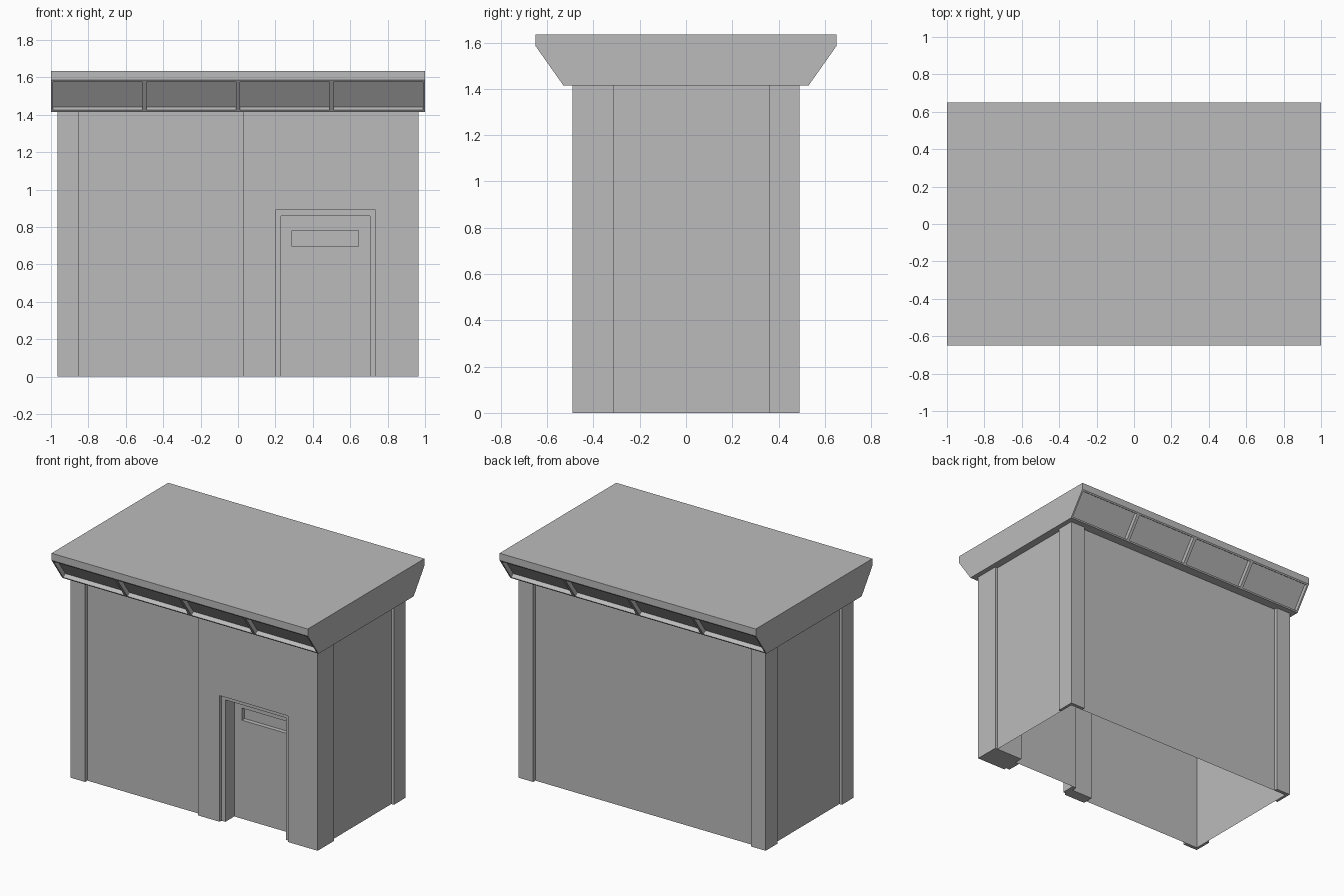
import bpy
import bmesh

cube = bpy.data.objects.get("Cube")
if cube:
    bpy.data.objects.remove(cube, do_unlink=True)

GREY = (0.5, 0.5, 0.5, 1.0)
mat = bpy.data.materials.new("plain_grey")
mat.use_nodes = True
mat.diffuse_color = GREY
mat.node_tree.nodes["Principled BSDF"].inputs["Base Color"].default_value = GREY

EAVE = 1.415              # top of the walls
OUT_X, OUT_Y = 0.965, 0.49   # pillar faces
IN_X, IN_Y = 0.945, 0.465    # wall faces


def finish(name, bm):
    mesh = bpy.data.meshes.new(name)
    bm.to_mesh(mesh)
    bm.free()
    mesh.materials.append(mat)
    obj = bpy.data.objects.new(name, mesh)
    bpy.context.collection.objects.link(obj)
    return obj


def prism(name, outline, z0, z1):
    """Solid upright prism over a plan outline."""
    bm = bmesh.new()
    base = bm.faces.new([bm.verts.new((x, y, z0)) for x, y in outline])
    ext = bmesh.ops.extrude_face_region(bm, geom=[base], use_keep_orig=True)
    top = [v for v in ext["geom"] if isinstance(v, bmesh.types.BMVert)]
    bmesh.ops.translate(bm, verts=top, vec=(0, 0, z1 - z0))
    bmesh.ops.recalc_face_normals(bm, faces=bm.faces)
    return finish(name, bm)


def box(name, x0, x1, y0, y1, z0, z1):
    return prism(name, [(x0, y0), (x1, y0), (x1, y1), (x0, y1)], z0, z1)


def sink(bm, faces, depth):
    """Push faces straight inwards, leaving square reveals."""
    bmesh.ops.inset_individual(bm, faces=faces, thickness=0, depth=-depth)


# Thin wall shell, open underneath and at the entrance
bm = bmesh.new()
path = [(IN_X, -0.31), (IN_X, IN_Y), (-IN_X, IN_Y), (-IN_X, -IN_Y), (0.03, -IN_Y)]
low = [bm.verts.new((x, y, 0)) for x, y in path]
high = [bm.verts.new((x, y, EAVE)) for x, y in path]
for i in range(len(path) - 1):
    bm.faces.new((low[i], low[i + 1], high[i + 1], high[i]))
finish("walls", bm)

# L-shaped corner pillars
for name, sx, sy in (("back_left_pillar", 1, 1), ("back_right_pillar", -1, 1),
                     ("front_right_pillar", -1, -1)):
    plan = [(OUT_X, OUT_Y), (0.85, OUT_Y), (0.85, IN_Y),
            (IN_X, IN_Y), (IN_X, 0.36), (OUT_X, 0.36)]
    prism(name, [(sx * x, sy * y) for x, y in plan], 0, EAVE)

# Entrance block around the doorway
box("entrance_left_pier", 0.735, OUT_X, -OUT_Y, -0.31, 0, EAVE)
box("entrance_right_pier", 0.03, 0.2, -OUT_Y, -0.41, 0, EAVE)
box("entrance_lintel", 0.2, 0.735, -OUT_Y, -0.41, 0.89, EAVE)

# Door frame, set slightly back
box("door_frame_right", 0.2, 0.23, -0.47, -0.37, 0, 0.89)
box("door_frame_left", 0.705, 0.735, -0.47, -0.37, 0, 0.89)
box("door_frame_top", 0.23, 0.705, -0.47, -0.37, 0.86, 0.89)

# Door with a sunken window slot
bm = bmesh.new()
xs, zs = (0.23, 0.29, 0.645, 0.705), (0, 0.695, 0.78, 0.86)
grid = [[bm.verts.new((x, -0.37, z)) for x in xs] for z in zs]
panes = [bm.faces.new((grid[r][c], grid[r][c + 1], grid[r + 1][c + 1], grid[r + 1][c]))
         for r in range(3) for c in range(3)]
bm.normal_update()
sink(bm, [panes[4]], 0.03)
finish("door", bm)

# Roof with flared fascias, each carrying four sunken panels
bm = bmesh.new()
profile = [(-0.53, EAVE), (0.53, EAVE), (0.65, 1.585),
           (0.65, 1.635), (-0.65, 1.635), (-0.65, 1.585)]
stations = [[bm.verts.new((-1 + 0.5 * i, y, z)) for y, z in profile] for i in range(5)]
fascia = []
for a, b in zip(stations, stations[1:]):
    for j in range(6):
        k = (j + 1) % 6
        face = bm.faces.new((a[j], a[k], b[k], b[j]))
        if j in (1, 5):
            fascia.append(face)
bm.faces.new(stations[0])
bm.faces.new(stations[-1])
bmesh.ops.recalc_face_normals(bm, faces=bm.faces)
bmesh.ops.inset_individual(bm, faces=fascia, thickness=0.016, depth=0)
sink(bm, fascia, 0.03)
finish("roof", bm)
